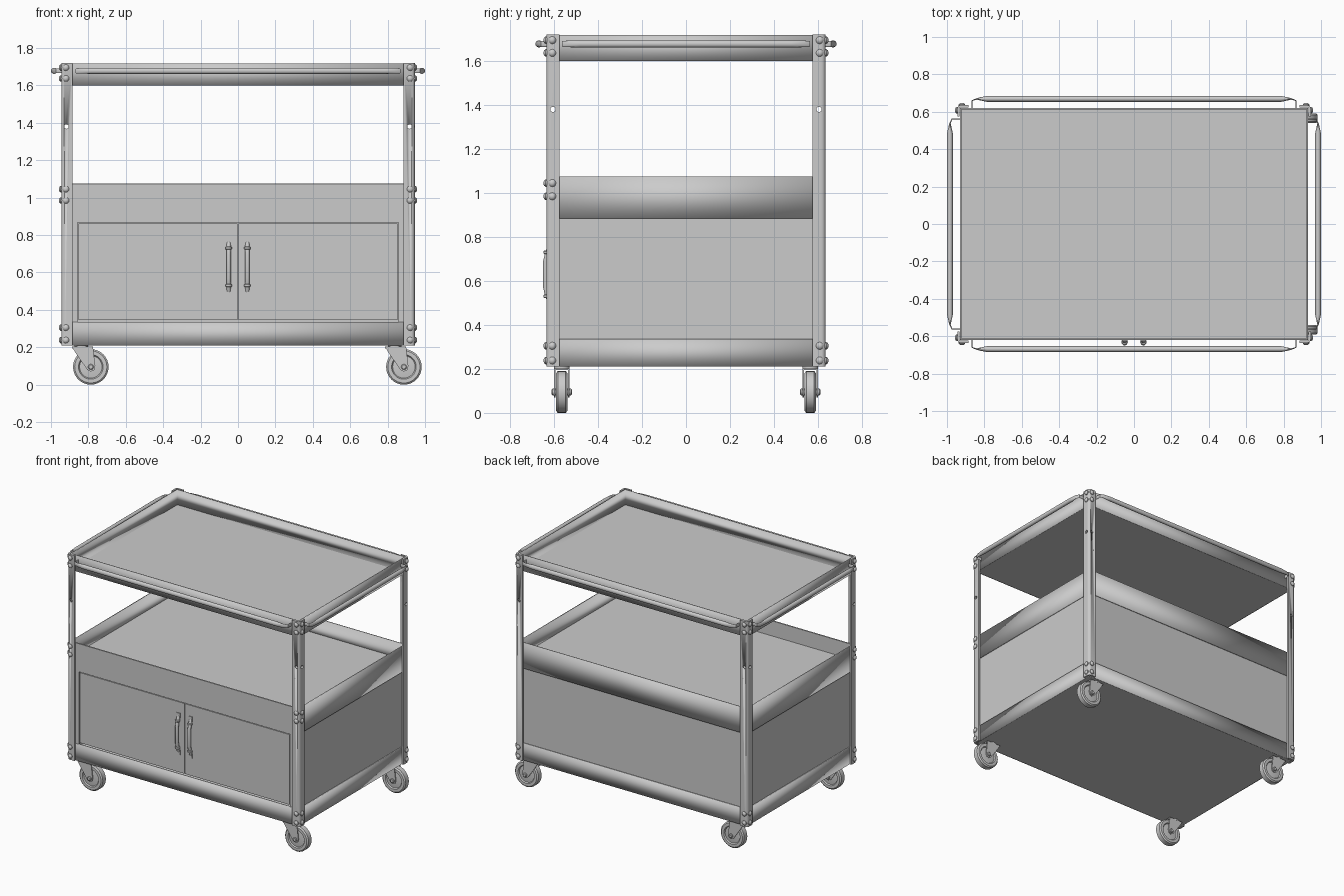
import bpy, bmesh, math
from mathutils import Vector

if "Cube" in bpy.data.objects:
    bpy.data.objects.remove(bpy.data.objects["Cube"])

X, Y, TOP, BASE = 0.945, 0.635, 1.72, 0.21     # outer faces of the posts
TX, TY = 0.93, 0.62                            # outer faces of the trays


def finish(name, bm):
    bmesh.ops.recalc_face_normals(bm, faces=bm.faces)
    me = bpy.data.meshes.new(name)
    bm.to_mesh(me)
    bm.free()
    ob = bpy.data.objects.new(name, me)
    bpy.context.collection.objects.link(ob)
    return ob


def box(name, x0, x1, y0, y1, z0, z1):
    bm = bmesh.new()
    bmesh.ops.create_cube(bm, size=1)
    for v in bm.verts:
        v.co = ((x0 + x1) / 2 + v.co.x * (x1 - x0),
                (y0 + y1) / 2 + v.co.y * (y1 - y0),
                (z0 + z1) / 2 + v.co.z * (z1 - z0))
    return finish(name, bm)


def prism(name, pts, a, b, place):
    """Extrude a 2D profile from a to b; place(u, v, w) gives the 3D point."""
    bm = bmesh.new()
    lo, hi = ([bm.verts.new(place(u, v, w)) for u, v in pts] for w in (a, b))
    n = len(pts)
    bm.faces.new(lo)
    bm.faces.new(hi)
    for i in range(n):
        bm.faces.new((lo[i], lo[(i + 1) % n], hi[(i + 1) % n], hi[i]))
    return finish(name, bm)


def lathe(name, loc, axis, profile, segs=24):
    """Solid of revolution: profile is (distance along axis, radius)."""
    bm = bmesh.new()
    q = Vector((0, 0, 1)).rotation_difference(Vector(axis))
    rings = [[bm.verts.new(Vector(loc) + q @ Vector((r * math.cos(k * math.tau / segs),
              r * math.sin(k * math.tau / segs), h))) for k in range(segs)] for h, r in profile]
    skin(bm, rings)
    return finish(name, bm)


def skin(bm, rings):
    n = len(rings[0])
    for a, b in zip(rings, rings[1:]):
        for k in range(n):
            bm.faces.new((a[k], a[(k + 1) % n], b[(k + 1) % n], b[k]))
    bm.faces.new(rings[0])
    bm.faces.new(rings[-1])


def tray(name, z0, z1, zf):
    # folded sheet walls
    bm = bmesh.new()
    bmesh.ops.create_cube(bm, size=2)
    bmesh.ops.delete(bm, geom=[f for f in bm.faces if abs(f.normal.z) > 0.5], context='FACES')
    for v in bm.verts:
        v.co = (v.co.x * TX, v.co.y * TY, z1 if v.co.z > 0 else z0)
    # outward normals, so the sheet thickens inward
    me = bpy.data.meshes.new(name)
    bm.to_mesh(me)
    bm.free()
    ob = bpy.data.objects.new(name + "_walls", me)
    bpy.context.collection.objects.link(ob)
    m = ob.modifiers.new("sheet", 'SOLIDIFY')
    m.thickness, m.offset = 0.01, -1
    box(name + "_floor", -TX + 0.004, TX - 0.004, -TY + 0.004, TY - 0.004, zf, zf + 0.008)


# Trays
tray("top_tray", 1.60, TOP - 0.002, 1.60)
tray("middle_tray", 0.885, 1.075, 0.955)
tray("bottom_tray", BASE, 0.335, BASE)

# Cabinet panels
for s, side in ((-1, "left"), (1, "right")):
    box(side + "_panel", *sorted((s * (TX - 0.018), s * (TX - 0.008))), -0.605, 0.605, 0.32, 0.90)
    box(side + "_front_stile", *sorted((s * 0.858, s * 0.928)), -0.621, -0.611, 0.335, 0.868)
    box(side + "_door", *sorted((s * 0.003, s * 0.853)), -0.619, -0.609, 0.347, 0.863)
box("back_panel", -0.92, 0.92, 0.602, 0.612, 0.32, 0.90)
box("front_rail", -0.928, 0.928, -0.621, -0.612, 0.868, 1.074)

# Door handles
for s, side in ((-1, "left"), (1, "right")):
    x = s * 0.05
    cu = bpy.data.curves.new(side + "_door_handle", 'CURVE')
    cu.dimensions, cu.bevel_depth, cu.bevel_resolution = '3D', 0.012, 3
    cu.use_fill_caps = True
    path = ((-.617, .76), (-.630, .725), (-.638, .69), (-.638, .57), (-.630, .535), (-.617, .50))
    sp = cu.splines.new('POLY')
    sp.points.add(len(path) - 1)
    for p, (y, z) in zip(sp.points, path):
        p.co = (x, y, z, 1)
    sp.use_smooth = True
    bpy.context.collection.objects.link(bpy.data.objects.new(side + "_door_handle", cu))
    for z in (0.53, 0.73):
        lathe(side + "_handle_collar", (x, -0.631, z), (0, 0, 1),
              ((-.008, .013), (-.005, .017), (.005, .017), (.008, .013)), 16)
    for z in (0.495, 0.765):
        box(side + "_handle_foot", x - .014, x + .014, -0.625, -0.615, z - .018, z + .018)

# Cutters for the round holes in the posts
HOLE = 1.38
cut_x, cut_y = {}, {}
for s in (-1, 1):
    cut_y[s] = lathe("hole_cutter", (s * 0.917, 0, HOLE), (0, 1, 0), ((-.8, .012), (.8, .012)), 16)
    cut_x[s] = lathe("hole_cutter", (0, s * 0.605, HOLE), (1, 0, 0), ((-1.1, .012), (1.1, .012)), 16)
    for c in (cut_x[s], cut_y[s]):
        c.hide_render = True
        c.hide_viewport = False
        c.display_type = 'WIRE'

# Angle-iron corner posts with bolts
arc = [(0.02 - 0.02 * math.sin(t), 0.02 - 0.02 * math.cos(t))
       for t in (i * math.pi / 10 for i in range(6))]
angle = [(0.06, 0)] + arc + [(0, 0.06), (0.013, 0.06), (0.013, 0.013), (0.06, 0.013)]
dome = ((-.004, .017), (.004, .017), (.010, .012), (.013, .005))
for sx in (-1, 1):
    for sy in (-1, 1):
        post = prism("corner_post", angle, BASE, TOP,
                     lambda u, v, w: (sx * (X - u), sy * (Y - v), w))
        for c in (cut_x[sy], cut_y[sx]):
            m = post.modifiers.new("hole", 'BOOLEAN')
            m.object, m.operation, m.solver = c, 'DIFFERENCE', 'EXACT'
        levels = [1.695, 1.637, 0.305, 0.238] + ([1.045, 0.985] if sy < 0 else [])
        for z in levels:
            lathe("post_bolt", (sx * 0.92, sy * Y, z), (0, sy, 0), dome, 12)
            lathe("post_bolt", (sx * X, sy * 0.608, z), (sx, 0, 0), dome, 12)


# Push bars: tubes flattened and bent in at both ends
def push_bar(name, end, depth, place):
    half = [(end, -0.004, .003, .013), (end, depth * .8, .003, .013),
            (end - .025, depth, .004, .015), (end - .08, depth, .016, .016)]
    path = half + [(-u, v, t, h) for u, v, t, h in reversed(half)]
    bm, rings = bmesh.new(), []
    for i, (u, v, t, h) in enumerate(path):
        a, b = path[max(i - 1, 0)], path[min(i + 1, len(path) - 1)]
        d = Vector((b[0] - a[0], b[1] - a[1])).normalized()
        if abs(u) < end - .01:
            d = Vector((-1, 0))
        ring = []
        for k in range(16):
            c, s = math.cos(k * math.tau / 16) * t, math.sin(k * math.tau / 16) * h
            ring.append(bm.verts.new(place(u - d.y * c, v + d.x * c, 1.678 + s)))
        rings.append(ring)
    skin(bm, rings)
    finish(name, bm)


for s, fy, fx in ((-1, "front", "left"), (1, "back", "right")):
    push_bar(fy + "_push_bar", 0.866, 0.049, lambda u, v, z: (u, s * (TY + v), z))
    push_bar(fx + "_push_bar", 0.562, 0.054, lambda u, v, z: (s * (TX + v), u, z))

# Swivel casters, all trailing the same way
fork = [(-.10, .20), (.012, .20), (.024, .10), (.018, .078), (0, .07), (-.018, .078), (-.078, .165)]
for px in (-0.837, 0.837):
    for y in (-0.565, 0.565):
        ax = px + 0.05
        lathe("caster_wheel", (ax, y, 0.095), (0, 1, 0),
              ((-.022, .03), (-.018, .06), (-.026, .066), (-.026, .086), (-.018, .095),
               (.018, .095), (.026, .086), (.026, .066), (.018, .06), (.022, .03)), 32)
        for s in (-1, 1):
            prism("caster_fork", fork, y + s * .029, y + s * .035,
                  lambda u, v, w: (ax + u, w, v))
        box("caster_crown", ax - .10, ax + .012, y - .035, y + .035, .194, .203)
        lathe("caster_swivel", (px, y, .20), (0, 0, 1), ((0, .036), (.012, .036)))
        lathe("caster_axle", (ax, y, 0.095), (0, 1, 0),
              ((-.046, .011), (-.042, .015), (.042, .015), (.046, .011)), 12)

# Smooth rounded parts, keep folds sharp
for ob in list(bpy.context.scene.objects):
    if ob.type == 'MESH':
        bpy.ops.object.select_all(action='DESELECT')
        ob.select_set(True)
        bpy.context.view_layer.objects.active = ob
        bpy.ops.object.shade_smooth_by_angle(angle=math.radians(35))
